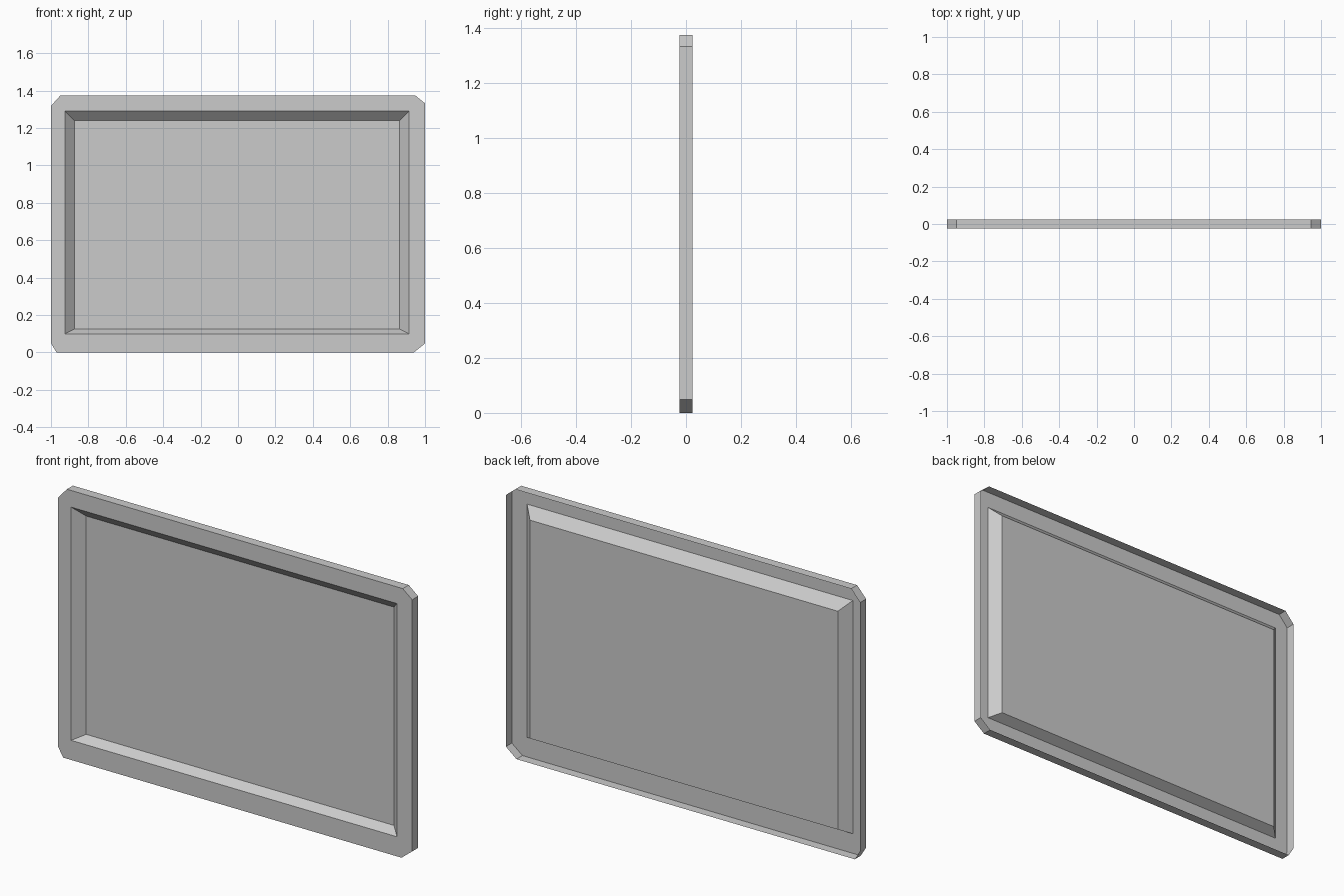
import bpy

cube = bpy.data.objects.get("Cube")
if cube:
    bpy.data.objects.remove(cube, do_unlink=True)

FRONT, BACK = -0.024, 0.024

grey = bpy.data.materials.new("plain grey")
grey.use_nodes = True
grey.diffuse_color = (0.6, 0.6, 0.6, 1)
grey.node_tree.nodes["Principled BSDF"].inputs["Base Color"].default_value = (0.6, 0.6, 0.6, 1)


def loop(points, y):
    """Place an outline of (x, z) points at depth y."""
    return [(x, y, z) for x, z in points]


def rectangle(left, right, low, high):
    return [(left, low), (right, low), (right, high), (left, high)]


def band(first, second):
    """Faces joining two loops with the same number of corners."""
    n = len(first)
    return [(i, (i + 1) % n, n + (i + 1) % n, n + i) for i in range(n)]


def make_part(name, verts, faces):
    mesh = bpy.data.meshes.new(name)
    mesh.from_pydata(verts, [], faces)
    mesh.materials.append(grey)
    part = bpy.data.objects.new(name, mesh)
    bpy.context.collection.objects.link(part)


# Outline with slightly uneven clipped corners, anticlockwise from the front
outline = [(-0.97, 0), (0.94, 0), (1, 0.048), (1, 1.332),
           (0.947, 1.375), (-0.949, 1.375), (-1, 1.318), (-1, 0.05)]
opening = rectangle(-0.925, 0.914, 0.10, 1.29)
floor = rectangle(-0.874, 0.864, 0.126, 1.24)

# Flat front border: a quad along each side, a triangle in each corner
border = []
for i in range(4):
    here, after = 8 + i, 8 + (i + 1) % 4
    border.append((2 * i, 2 * i + 1, after, here))
    border.append((2 * i + 1, (2 * i + 2) % 8, after))
make_part("front_border", loop(outline, FRONT) + loop(opening, FRONT), border)

# Thin outer rim, open at the back
back_edge, front_edge = loop(outline, BACK), loop(outline, FRONT)
make_part("outer_rim", back_edge + front_edge, band(back_edge, front_edge))

# Sloping walls of the recess
lip, foot = loop(opening, FRONT), loop(floor, BACK)
make_part("recess_walls", lip + foot, band(lip, foot))

# Flat panel at the bottom of the recess
make_part("panel", foot, [(0, 1, 2, 3)])
